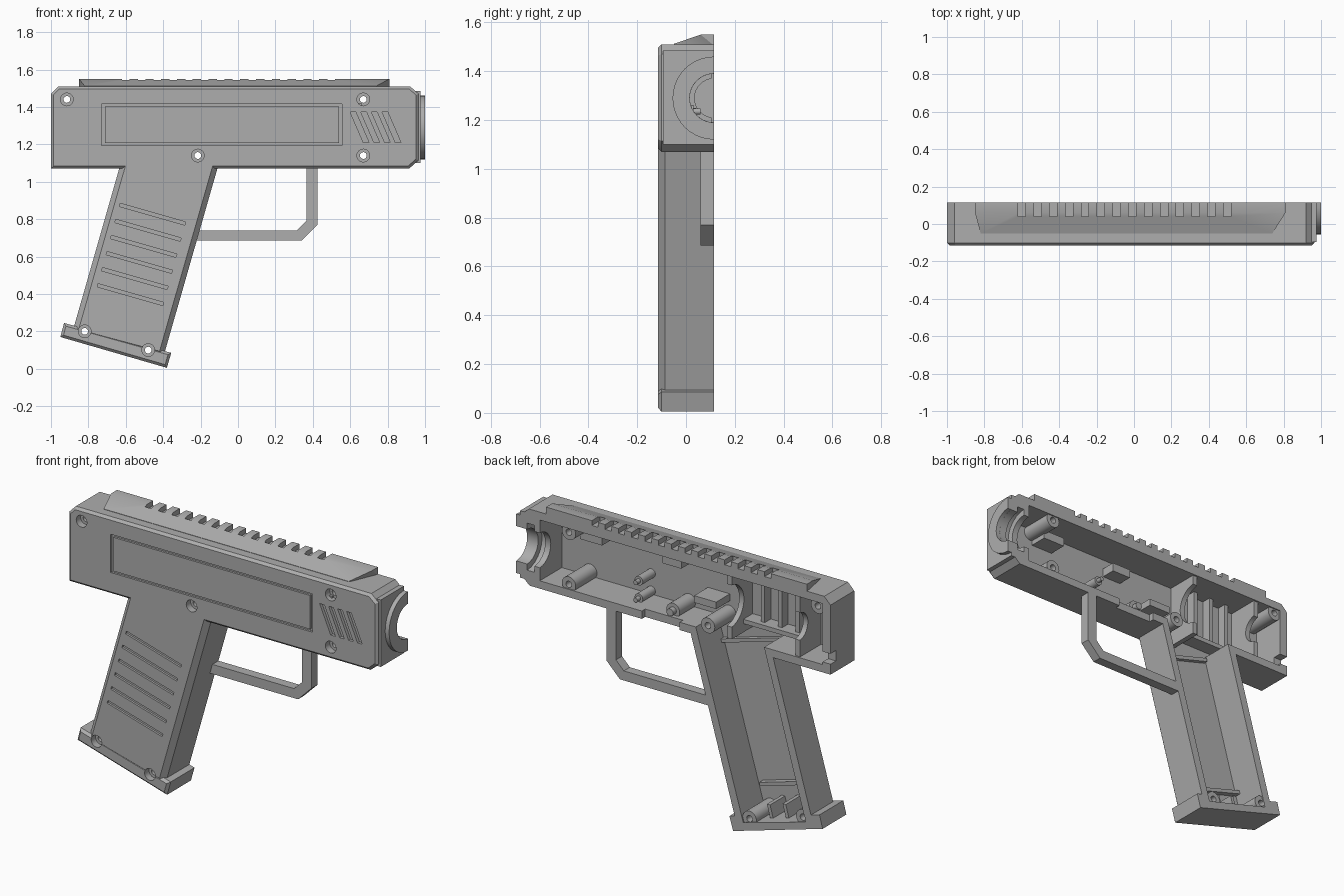
import bpy, bmesh
from math import sin, cos, pi
from mathutils import Vector

if "Cube" in bpy.data.objects:
    bpy.data.objects.remove(bpy.data.objects["Cube"], do_unlink=True)

grey = bpy.data.materials.new("plain grey")
grey.use_nodes = True
COLOUR = (0.42, 0.42, 0.42, 1)
grey.diffuse_color = COLOUR
grey.node_tree.nodes["Principled BSDF"].inputs["Base Color"].default_value = COLOUR

FRONT, SPLIT = -0.115, 0.115   # outer side and open parting plane
BORE_Z = 1.29
parts = []


def finish(name, bm):
    bmesh.ops.recalc_face_normals(bm, faces=bm.faces)
    mesh = bpy.data.meshes.new(name)
    bm.to_mesh(mesh)
    bm.free()
    mesh.materials.append(grey)
    ob = bpy.data.objects.new(name, mesh)
    bpy.context.collection.objects.link(ob)
    parts.append(ob)
    return ob


def prism(name, pts, a, b, axis="Y", bevel=0):
    """Extrude a closed outline along an axis, optionally chamfering its first end."""
    bm = bmesh.new()
    place = (lambda u, v, t: (u, t, v)) if axis == "Y" else (lambda u, v, t: (t, u, v))
    rings = [[bm.verts.new(place(u, v, t)) for u, v in pts] for t in (a, b)]
    first = bm.faces.new(rings[0])
    bm.faces.new(rings[1][::-1])
    n = len(pts)
    for i in range(n):
        j = (i + 1) % n
        bm.faces.new((rings[0][i], rings[1][i], rings[1][j], rings[0][j]))
    bmesh.ops.recalc_face_normals(bm, faces=bm.faces)
    if bevel:
        bmesh.ops.bevel(bm, geom=list(first.edges), offset=bevel, segments=1,
                        affect='EDGES', profile=0.5)
    return finish(name, bm)


def rect(u0, u1, v0, v1):
    return [(u0, v0), (u1, v0), (u1, v1), (u0, v1)]


def box(name, x0, x1, y0, y1, z0, z1):
    return prism(name, rect(x0, x1, z0, z1), y0, y1)


def arc(cu, cv, r, a0=0, a1=2 * pi, n=24, closed=True):
    steps = n if closed else n + 1
    return [(cu + r * cos(a0 + (a1 - a0) * i / n), cv + r * sin(a0 + (a1 - a0) * i / n))
            for i in range(steps)]


def half_arc(r, up=True):
    pts = arc(SPLIT, BORE_Z, r, pi / 2, 3 * pi / 2, 20, False)
    return pts[::-1] if up else pts


def peg(name, x, z, r, y0, y1):
    return prism(name, arc(x, z, r), y0, y1)


def combine(target, steps):
    """Run (operation, tool) steps on the target, bake the result, drop the tools."""
    for op, tool in steps:
        tool.hide_render = True
        m = target.modifiers.new(op, 'BOOLEAN')
        m.operation, m.object, m.solver = op, tool, 'EXACT'
    bpy.context.view_layer.update()
    deps = bpy.context.evaluated_depsgraph_get()
    mesh = bpy.data.meshes.new_from_object(target.evaluated_get(deps))
    target.modifiers.clear()
    target.data = mesh
    for _, tool in steps:
        parts.remove(tool)
        bpy.data.objects.remove(tool, do_unlink=True)


# Housing, grip and foot of the half shell
shell = prism("half_shell", [(-1, 1.07), (0.915, 1.07), (0.965, 1.115), (0.965, 1.47),
                             (0.92, 1.51), (-0.96, 1.51), (-1, 1.47)], FRONT, SPLIT, bevel=0.014)
add, cut = [], []
add.append(prism("grip", [(-0.598, 1.2), (-0.073, 1.2), (-0.4, 0.06), (-0.887, 0.19)],
                 FRONT, SPLIT, bevel=0.028))
add.append(prism("grip_foot", [(-0.95, 0.17), (-0.38, 0.005), (-0.357, 0.085), (-0.93, 0.245)],
                 FRONT, SPLIT, bevel=0.014))
add.append(box("front_plate", 0.9, 0.975, -0.095, SPLIT, 1.1, 1.485))
# Hollow inside
cut.append(box("housing_hollow", -0.95, 0.85, -0.085, 0.2, 1.115, 1.465))
cut.append(prism("grip_hollow", [(-0.553, 1.2), (-0.118, 1.2), (-0.445, 0.07), (-0.842, 0.18)],
                 -0.085, 0.2))
# Muzzle bore with a retaining groove
cut.append(prism("bore", arc(SPLIT, BORE_Z, 0.1), 0.8, 1.1, "X"))
cut.append(prism("bore_groove", arc(SPLIT, BORE_Z, 0.135), 0.885, 0.93, "X"))
# Trigger slot and rear cable notch
cut.append(box("trigger_slot", -0.04, 0.2, 0.085, 0.2, 1.0, 1.2))
cut.append(box("cable_notch", -1.1, -0.9, 0.065, 0.2, 1.13, 1.19))
# Side panel groove
cut.append(box("panel_groove", -0.73, 0.555, -0.2, FRONT + 0.012, 1.195, 1.415))
# Slanted vents
for i in range(4):
    x = 0.6 + 0.057 * i
    cut.append(prism("vent", [(x, 1.372), (x + 0.03, 1.372), (x + 0.1, 1.21), (x + 0.07, 1.21)],
                     -0.2, FRONT + 0.018))
# Grip grooves
for i in range(6):
    x, z = -0.63 - 0.0235 * i, 0.885 - 0.086 * i
    cut.append(prism("grip_groove", [(x, z), (x + 0.35, z - 0.1), (x + 0.345, z - 0.117),
                                     (x - 0.005, z - 0.017)], -0.2, FRONT + 0.012))
# Screw bosses and their countersunk holes
screws = [(-0.915, 1.44), (0.67, 1.44), (0.67, 1.14), (-0.215, 1.14), (-0.82, 0.2), (-0.48, 0.1)]
bosses, holes = [], []
for x, z in screws:
    bosses.append(peg("boss", x, z, 0.044, -0.1, 0.108))
    holes.append(peg("screw_head_hole", x, z, 0.034, -0.2, -0.075))
    holes.append(peg("screw_hole", x, z, 0.018, -0.2, 0.2))
combine(shell, [('UNION', t) for t in add] + [('DIFFERENCE', t) for t in cut]
        + [('UNION', t) for t in bosses] + [('DIFFERENCE', t) for t in holes])

# Raised centre of the side panel
box("side_panel", -0.712, 0.54, FRONT, -0.1, 1.208, 1.402)

# Muzzle ring
prism("muzzle_ring", half_arc(0.17, False) + half_arc(0.1), 0.96, 1.0, "X")

# Top rail with cross slots
bm = bmesh.new()
for x, low in ((-0.85, -0.82), (0.81, 0.74)):
    for p in ((x, SPLIT, 1.505), (x, SPLIT, 1.55), (x, 0.06, 1.55), (low, -0.05, 1.512),
              (low, -0.05, 1.505)):
        bm.verts.new(Vector(p))
bmesh.ops.convex_hull(bm, input=bm.verts)
bmesh.ops.dissolve_limit(bm, angle_limit=0.01, verts=bm.verts, edges=bm.edges)
rail = finish("top_rail", bm)
combine(rail, [('DIFFERENCE', box("rail_slot", x, x + 0.04, 0.04, 0.2, 1.522, 1.6))
               for x in [-0.62 + 0.0845 * i for i in range(14)]])

# Trigger guard
prism("trigger_guard", [(0.425, 1.08), (0.425, 0.77), (0.34, 0.685), (-0.225, 0.685),
                        (-0.21, 0.74), (0.315, 0.74), (0.365, 0.79), (0.365, 1.08)], 0.06, SPLIT)

# Bulkheads with half-round seats
for name, x, r in (("middle_bulkhead", -0.365, 0.12), ("rear_bulkhead", -0.8, 0.08)):
    seat = half_arc(r)
    prism(name, [(-0.09, 1.1), (SPLIT - 0.01, 1.1)]
          + [(min(u, SPLIT - 0.01), v) for u, v in seat]
          + [(SPLIT - 0.01, 1.475), (-0.09, 1.475)], x, x + 0.03, "X")

# Ribs and shelf between the bulkheads
box("shelf", -0.79, -0.35, -0.09, 0.0, 1.15, 1.175)
for x in (-0.7, -0.59, -0.48):
    box("wall_rib", x, x + 0.025, -0.09, -0.03, 1.16, 1.47)

# Locating pegs with narrow tips
for x, z, r, end in ((0.28, 1.235, 0.026, 0.03), (0.28, 1.135, 0.026, 0.03), (0.04, 1.14, 0.042, 0.06)):
    peg("locating_peg", x, z, r, -0.09, end)
    peg("peg_tip", x, z, r * 0.5, end - 0.01, end + 0.03)

# Support blocks
box("switch_block", -0.22, -0.08, -0.09, 0.04, 1.21, 1.25)
box("upper_block", 0.03, 0.15, -0.09, 0.0, 1.36, 1.41)
box("front_block", 0.52, 0.66, -0.09, 0.02, 1.37, 1.42)

# Cross ribs in the grip
prism("lower_grip_rib", [(-0.81, 0.345), (-0.43, 0.235), (-0.435, 0.215), (-0.815, 0.325)], -0.09, -0.05)
prism("upper_grip_rib", [(-0.57, 1.1), (-0.18, 0.99), (-0.185, 0.97), (-0.575, 1.08)], -0.09, -0.06)
for x in (-0.7, -0.6):
    z = 0.1 - 0.289 * (x + 0.7)
    prism("foot_rib", [(x, z), (x + 0.02, z), (x + 0.05, z + 0.11), (x + 0.03, z + 0.11)], -0.09, 0.05)

# Round surfaces smooth, edges sharp
bpy.ops.object.select_all(action='DESELECT')
for ob in parts:
    ob.select_set(True)
bpy.context.view_layer.objects.active = shell
bpy.ops.object.shade_smooth_by_angle()
